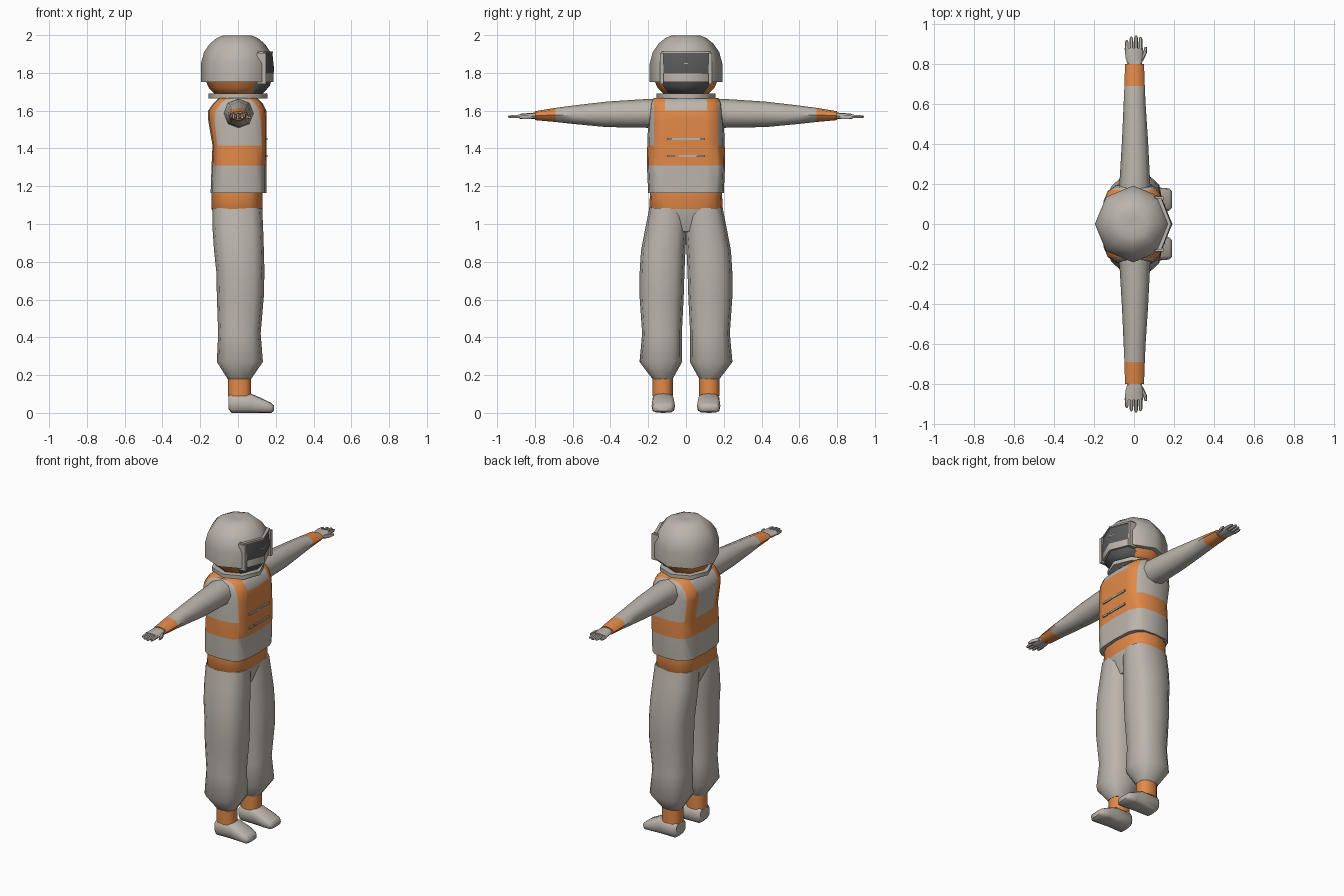
import bpy, bmesh, math
from mathutils import Vector

cube = bpy.data.objects.get("Cube")
if cube:
    bpy.data.objects.remove(cube)


def material(name, rgb):
    m = bpy.data.materials.new(name)
    m.use_nodes = True
    m.diffuse_color = (*rgb, 1)
    bsdf = m.node_tree.nodes["Principled BSDF"]
    bsdf.inputs["Base Color"].default_value = (*rgb, 1)
    bsdf.inputs["Roughness"].default_value = 0.8
    return m


GREY, ORANGE, DARK = 0, 1, 2
MATS = [material("suit_grey", (0.50, 0.46, 0.41)),
        material("trim_orange", (0.76, 0.25, 0.065)),
        material("visor_dark", (0.11, 0.11, 0.11))]


def finish(name, bm, rule, angle=50):
    """Colour faces by a rule on their centre and make the object."""
    bmesh.ops.recalc_face_normals(bm, faces=bm.faces)
    for f in bm.faces:
        f.material_index = rule(f.calc_center_median()) if callable(rule) else rule
    mesh = bpy.data.meshes.new(name)
    bm.to_mesh(mesh)
    bm.free()
    for m in MATS:
        mesh.materials.append(m)
    ob = bpy.data.objects.new(name, mesh)
    bpy.context.collection.objects.link(ob)
    bpy.ops.object.select_all(action="DESELECT")
    ob.select_set(True)
    bpy.context.view_layer.objects.active = ob
    bpy.ops.object.shade_smooth_by_angle(angle=math.radians(angle))
    return ob


def skin(name, rings, rule, cuts=(), angle=50):
    """Bridge rings of points, cap the ends, then cut along (axis, value) planes."""
    bm = bmesh.new()
    rows = [[bm.verts.new(p) for p in ring] for ring in rings]
    n = len(rows[0])
    for a, b in zip(rows, rows[1:]):
        for i in range(n):
            j = (i + 1) % n
            bm.faces.new((a[i], a[j], b[j], b[i]))
    bm.faces.new(rows[0])
    bm.faces.new(rows[-1])
    for axis, value in cuts:
        co, no = Vector(), Vector()
        co[axis], no[axis] = value, 1
        bmesh.ops.bisect_plane(bm, geom=bm.verts[:] + bm.edges[:] + bm.faces[:],
                               plane_co=co, plane_no=no)
    return finish(name, bm, rule, angle)


def rounded(axis, pos, lo1, hi1, lo2, hi2, n=12, power=2.4, side=1):
    """Superellipse ring across an axis, filling the given bounds."""
    ring = []
    for i in range(n):
        t = math.tau * i / n
        c, s = math.cos(t), math.sin(t)
        u = math.copysign(abs(c) ** (2 / power), c)
        v = math.copysign(abs(s) ** (2 / power), s)
        p = [(lo1 + hi1 + u * (hi1 - lo1)) / 2, (lo2 + hi2 + v * (hi2 - lo2)) / 2]
        p.insert(axis, pos)
        ring.append((p[0], p[1] * side, p[2]))
    return ring


def loft(name, axis, sections, rule, n=12, power=2.4, side=1, cuts=(), angle=50):
    rings = [rounded(axis, *s, n=n, power=power, side=side) for s in sections]
    return skin(name, rings, rule, cuts, angle)


def box(name, lo, hi, mat):
    skin(name, [[(lo[0], lo[1], z), (hi[0], lo[1], z), (hi[0], hi[1], z), (lo[0], hi[1], z)]
                for z in (lo[2], hi[2])], mat)


# Helmet: eight-sided shell over a narrower orange neck bowl
def turned(name, profile, mat, angle):
    loft(name, 2, [(z, -r - .004, r - .004, -r, r) for z, r in profile], mat,
         n=8, power=2, angle=angle)


turned("helmet_neck", [(1.68, .11), (1.72, .15), (1.76, .168)], ORANGE, 50)
turned("helmet_shell", [(1.752, .192), (1.85, .192), (1.91, .176), (1.955, .145),
                        (1.985, .108), (1.998, .075), (1.994, .02)], GREY, 60)


# Visor and its frame
def visor_ring(z, x, w):
    return [(.08, -w, z), (x - .05, -w, z), (x, 0, z), (x - .05, w, z), (.08, w, z)]


skin("visor", [visor_ring(z, x, w) for z, x, w in
               [(1.69, .13, .09), (1.73, .168, .12), (1.81, .192, .122), (1.905, .182, .122)]],
     DARK)
skin("visor_brim", [visor_ring(z, .186, .13) for z in (1.904, 1.914)], GREY)
for s, label in ((1, "rear"), (-1, "fore")):
    ys = sorted((s * .12, s * .138))
    box("visor_frame_" + ("left" if s < 0 else "right"),
        (.10, ys[0], 1.74), (.148, ys[1], 1.905), GREY)

# Collar ring
loft("collar", 2, [(z, -.155, .155, -.155, .155) for z in (1.665, 1.69)], GREY, n=8, power=2)


# Jacket with vest straps and waist band
def vest(c):
    w = abs(c.y)
    if c.z < 1.31:
        return GREY
    if c.z < 1.415:
        return ORANGE
    if w > .17:
        return GREY
    if c.z > 1.6:
        return ORANGE if w > .11 else GREY
    if c.x > .05:
        return ORANGE
    return ORANGE if c.x < -.05 and w > .09 else GREY


loft("jacket", 2,
     [(1.165, -.145, .15, -.2, .2), (1.31, -.14, .15, -.207, .207),
      (1.415, -.135, .152, -.205, .205), (1.55, -.158, .152, -.2, .2),
      (1.60, -.158, .15, -.195, .195), (1.64, -.13, .13, -.19, .19),
      (1.668, -.10, .10, -.17, .17)], vest, n=16, power=3.6,
     cuts=[(1, s * y) for s in (1, -1) for y in (.09, .11, .17)])

# Pocket trims on the chest
for z, spans in ((1.45, [(-.1, .1)]), (1.36, [(-.1, -.055), (-.04, .1)])):
    for a, b in spans:
        box("pocket_trim", (.148, a, z - .006), (.156, b, z + .006), GREY)

# Belt and hips
loft("hips", 2, [(.96, -.09, .09, -.10, .10), (1.08, -.14, .13, -.195, .195),
                 (1.17, -.14, .13, -.19, .19)],
     lambda c: ORANGE if c.z > 1.08 else GREY, n=16, power=3)

for s, label in ((1, "right"), (-1, "left")):
    # Trouser leg, gathered at the ankle
    loft("trouser_leg_" + label, 2,
         [(.18, -.055, .07, .07, .178), (.27, -.112, .132, .02, .246),
          (.42, -.105, .12, .022, .232), (.62, -.112, .137, .012, .246),
          (.75, -.115, .14, .008, .245), (.86, -.127, .137, .003, .238),
          (.98, -.135, .133, -.004, .215), (1.085, -.135, .128, -.004, .194)],
         GREY, side=s, power=2.6)
    loft("ankle_cuff_" + label, 2, [(z, -.053, .07, .07, .178) for z in (.09, .185)],
         ORANGE, side=s)
    # Shoe, heel to toe
    loft("shoe_" + label, 0,
         [(-.05, .075, .17, .02, .09), (-.035, .065, .18, 0, .102), (.07, .063, .178, 0, .102),
          (.13, .058, .182, 0, .075), (.175, .065, .178, 0, .053), (.19, .08, .165, .01, .04)],
         GREY, side=s, power=3.5)
    # Sleeve with orange wrist cuff
    loft("sleeve_" + label, 1,
         [(.14, -.08, .085, 1.505, 1.664), (.22, -.072, .08, 1.51, 1.661),
          (.42, -.06, .07, 1.513, 1.648), (.6, -.052, .058, 1.53, 1.627),
          (.69, -.048, .054, 1.54, 1.615), (.8, -.045, .05, 1.55, 1.597)],
         lambda c: ORANGE if abs(c.y) > .69 else GREY, side=s, n=8, power=2.1)
    # Hand: palm, four fingers and thumb
    loft("palm_" + label, 1,
         [(.79, -.03, .036, 1.555, 1.59), (.83, -.042, .046, 1.555, 1.588),
          (.88, -.047, .044, 1.557, 1.583)], GREY, side=s, n=8, power=3)
    for i, tip in enumerate((.92, .937, .943, .935)):
        x = -.036 + i * .023
        loft(f"finger_{i + 1}_{label}", 1,
             [(.87, x - .01, x + .01, 1.559, 1.581), (tip - .01, x - .009, x + .009, 1.56, 1.576),
              (tip, x - .004, x + .004, 1.564, 1.572)], GREY, side=s, n=6)
    loft("thumb_" + label, 1,
         [(.815, .025, .045, 1.556, 1.58), (.855, .043, .064, 1.555, 1.577),
          (.885, .054, .066, 1.558, 1.572)], GREY, side=s, n=6)
